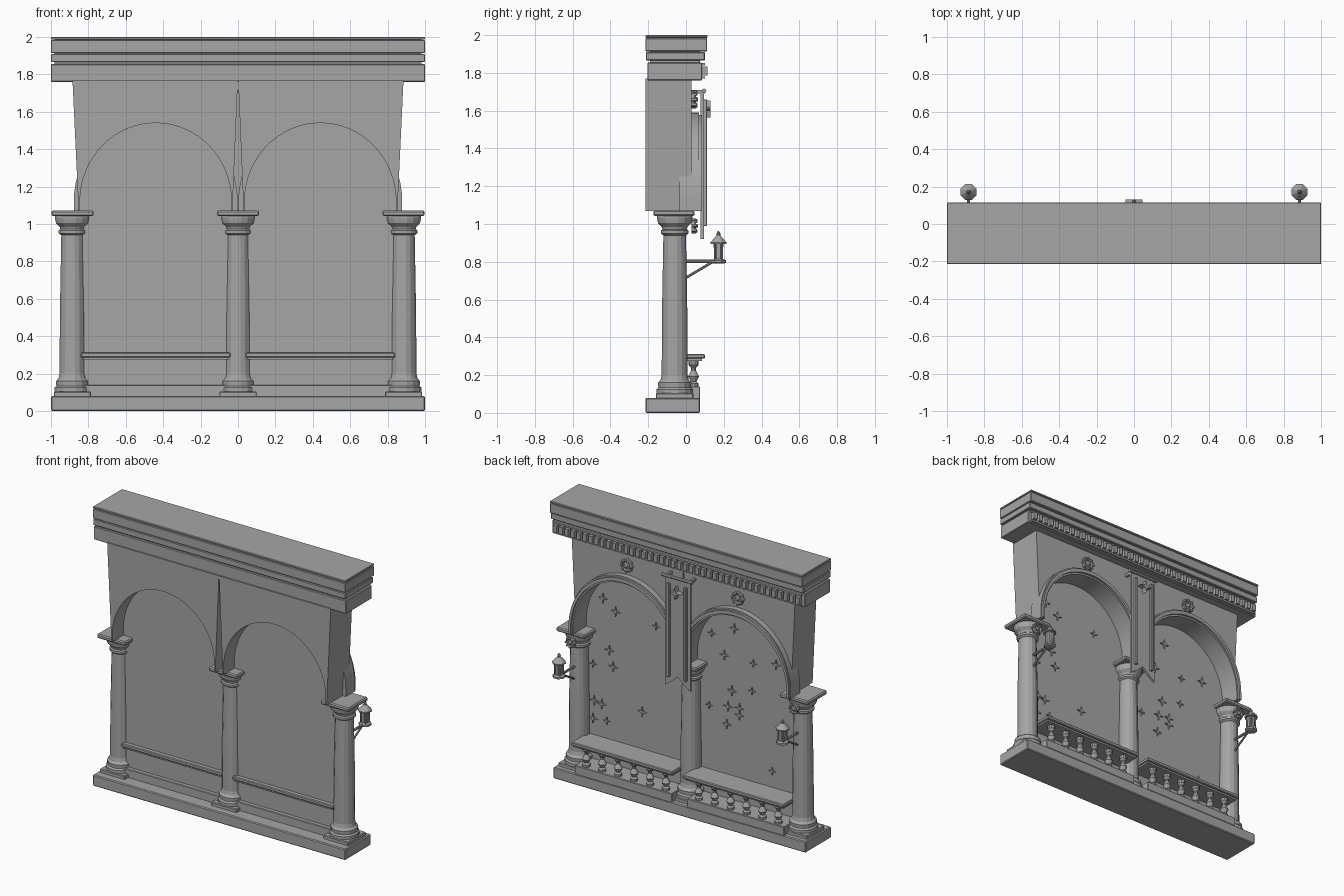
import bpy, bmesh, math
from mathutils import Vector, Matrix

cube = bpy.data.objects.get("Cube")
if cube:
    bpy.data.objects.remove(cube, do_unlink=True)

STONE = (0.38, 0.38, 0.38, 1)
stone = bpy.data.materials.new("grey_stone")
stone.use_nodes = True
stone.diffuse_color = STONE
stone.node_tree.nodes["Principled BSDF"].inputs["Base Color"].default_value = STONE
parts = []


def finish(bm, name):
    bmesh.ops.recalc_face_normals(bm, faces=bm.faces)
    mesh = bpy.data.meshes.new(name)
    bm.to_mesh(mesh)
    bm.free()
    obj = bpy.data.objects.new(name, mesh)
    bpy.context.collection.objects.link(obj)
    mesh.materials.append(stone)
    parts.append(obj)
    return obj


def box(name, x, y, z, bevel=0.0):
    """Box from (low, high) ranges."""
    bm = bmesh.new()
    size = [r[1] - r[0] for r in (x, y, z)]
    mid = [(r[0] + r[1]) / 2 for r in (x, y, z)]
    bmesh.ops.create_cube(bm, size=1)
    bmesh.ops.scale(bm, vec=size, verts=bm.verts)
    bmesh.ops.translate(bm, vec=mid, verts=bm.verts)
    if bevel:
        bmesh.ops.bevel(bm, geom=bm.edges[:], offset=bevel, segments=1, affect='EDGES')
    return finish(bm, name)


def prism(name, outline, y0, y1):
    """Outline in x and z, extruded along y."""
    bm = bmesh.new()
    face = bm.faces.new([bm.verts.new((x, y0, z)) for x, z in outline])
    new = bmesh.ops.extrude_face_region(bm, geom=[face])["geom"]
    verts = [g for g in new if isinstance(g, bmesh.types.BMVert)]
    bmesh.ops.translate(bm, vec=(0, y1 - y0, 0), verts=verts)
    return finish(bm, name)


def lathe(name, profile, at, sides=12, axis='Z'):
    """Profile of (radius, height) turned about an axis and capped."""
    bm = bmesh.new()
    rings = []
    for r, h in profile:
        rings.append([bm.verts.new((r * math.cos(a), r * math.sin(a), h))
                      for a in (math.tau * (i + 0.5) / sides for i in range(sides))])
    for low, high in zip(rings, rings[1:]):
        for i in range(sides):
            j = (i + 1) % sides
            bm.faces.new((low[i], low[j], high[j], high[i]))
    bm.faces.new(rings[0])
    bm.faces.new(rings[-1])
    if axis == 'Y':
        bm.transform(Matrix.Rotation(-math.pi / 2, 4, 'X'))
    bmesh.ops.translate(bm, vec=at, verts=bm.verts)
    return finish(bm, name)


def bar(name, a, b, radius):
    """Thin round bar between two points."""
    a, b = Vector(a), Vector(b)
    bm = bmesh.new()
    bmesh.ops.create_cone(bm, cap_ends=True, segments=8, radius1=radius,
                          radius2=radius, depth=(b - a).length)
    turn = (b - a).to_track_quat('Z', 'Y').to_matrix().to_4x4()
    bm.transform(Matrix.Translation((a + b) / 2) @ turn)
    return finish(bm, name)


def star(name, x, z, r, y0, y1):
    """Four-pointed star plate."""
    pts = []
    for i in range(8):
        a, d = i * math.pi / 4, (r if i % 2 == 0 else r * 0.28)
        pts.append((x + d * math.sin(a), z + d * math.cos(a)))
    return prism(name, pts, y0, y1)


def rosette(name, x, y, z, r):
    lathe(name, [(r, 0), (r, 0.015), (r * 0.8, 0.025), (r * 0.6, 0.015), (r * 0.35, 0.018),
                 (r * 0.25, 0.035)], (x, y, z), 12, 'Y')
    for i in range(8):
        a = math.tau * i / 8
        lathe(name + "_petal", [(r * 0.25, 0), (r * 0.25, 0.024), (r * 0.1, 0.032)],
              (x + r * 0.9 * math.cos(a), y, z + r * 0.9 * math.sin(a)), 6, 'Y')


ARCH_X, SPRING, FOOT = 0.44, 1.12, 1.07


def arch(s, rx, rz, steps=32):
    """Arch curve from outer foot to inner foot on side s."""
    pts = [(s * (ARCH_X + rx), FOOT)]
    for i in range(steps + 1):
        a = math.pi * i / steps
        pts.append((s * (ARCH_X + rx * math.cos(a)), SPRING + rz * math.sin(a)))
    return pts + [(s * (ARCH_X - rx), FOOT)]


# Base and entablature
box("base_slab", (-1, 1), (-0.215, 0.075), (0, 0.08), 0.006)
box("architrave", (-1, 1), (-0.205, 0.085), (1.76, 1.855), 0.004)
box("cornice_core", (-0.98, 0.98), (-0.19, 0.075), (1.85, 1.99))
box("cornice_lower", (-1, 1), (-0.212, 0.1), (1.866, 1.91), 0.004)
box("cornice_upper", (-1, 1), (-0.215, 0.112), (1.914, 1.984), 0.004)
box("cornice_cap", (-1, 1), (-0.215, 0.115), (1.986, 2), 0.004)
COUNT = 42
for i in range(COUNT):
    x = -0.96 + 1.92 * i / (COUNT - 1)
    box("dentil", (x - 0.014, x + 0.014), (0.08, 0.115), (1.785, 1.835))
for z in (1.77, 1.84):
    box("dentil_strip", (-0.98, 0.98), (0.08, 0.1), (z, z + 0.012))

# Columns
SHAFT = [(0.098, 0.1), (0.098, 0.125), (0.088, 0.135), (0.09, 0.16), (0.076, 0.175),
         (0.07, 0.2), (0.069, 0.5), (0.061, 0.94), (0.075, 0.95), (0.075, 0.965),
         (0.066, 0.972), (0.07, 0.985), (0.09, 1.005), (0.095, 1.03), (0.095, 1.045)]
COL_Y = -0.06
for x in (-0.885, 0, 0.885):
    lathe("column", SHAFT, (x, COL_Y, 0), 16)
    box("column_plinth", (x - 0.1, x + 0.1), (COL_Y - 0.1, COL_Y + 0.1), (0.07, 0.105), 0.005)
    box("column_abacus", (x - 0.113, x + 0.113), (COL_Y - 0.113, COL_Y + 0.105),
        (1.042, 1.072), 0.007)

for s in (1, -1):
    # Arched wall, raised arch band and its moulding
    prism("arched_wall", [(s * 0.885, 1.77), (s * 0.852, FOOT)] + arch(s, 0.405, 0.42)
          + [(s * 0.03, FOOT), (s * 0.001, 1.77)], -0.215, 0.03)
    inner = arch(s, 0.405, 0.42)
    prism("arch_band", inner + arch(s, 0.438, 0.47)[::-1], -0.035, 0.07)
    prism("arch_moulding", arch(s, 0.415, 0.432) + arch(s, 0.432, 0.458)[::-1], 0.068, 0.085)

    # Panel filling the arch
    prism("arch_panel", arch(s, 0.41, 0.425) + [(s * 0.03, 0.1), (s * 0.85, 0.1)],
          -0.09, -0.08)

    # Sill, rail and balusters
    xs = sorted((s * 0.06, s * 0.83))
    box("sill", xs, (-0.12, 0.075), (0.075, 0.14), 0.004)
    xs = sorted((s * 0.04, s * 0.84))
    box("rail_top", xs, (-0.122, 0.1), (0.287, 0.312), 0.005)
    box("rail_under", sorted((s * 0.05, s * 0.83)), (-0.112, 0.085), (0.275, 0.29))
    for i in range(6):
        lathe("baluster", [(0.026, 0), (0.026, 0.018), (0.015, 0.028), (0.029, 0.055),
                           (0.013, 0.085), (0.013, 0.1), (0.026, 0.115), (0.026, 0.14)],
              (s * (0.13 + 0.126 * i), 0.04, 0.138), 10)

    # Rosettes
    rosette("wall_rosette", s * 0.44, 0.028, 1.66, 0.042)
    rosette("column_rosette", s * 0.885, 0.028, 0.99, 0.034)

    # Lantern on its bracket
    x, y = s * 0.885, 0.172
    bar("lantern_arm", (x, -0.01, 0.803), (x, y, 0.803), 0.009)
    bar("lantern_strut", (x, -0.01, 0.71), (x, y - 0.03, 0.8), 0.007)
    lathe("lantern_base", [(0.03, 0.79), (0.042, 0.795), (0.042, 0.808), (0.03, 0.815)],
          (x, y, 0), 8)
    lathe("lantern_glass", [(0.025, 0.81), (0.028, 0.9)], (x, y, 0), 8)
    for i in range(4):
        a = math.tau * (i + 0.5) / 4
        px, py = x + 0.029 * math.cos(a), y + 0.029 * math.sin(a)
        bar("lantern_post", (px, py, 0.81), (px, py, 0.9), 0.004)
    lathe("lantern_roof", [(0.046, 0.895), (0.046, 0.903), (0.014, 0.937), (0.01, 0.942),
                           (0.012, 0.95), (0.004, 0.962)], (x, y, 0), 8)

    # Banner braid and bracket
    box("banner_braid", sorted((s * 0.058, s * 0.078)), (0.092, 0.112), (0.99, 1.66), 0.003)
    box("banner_bracket", sorted((s * 0.085, s * 0.1)), (0.02, 0.1), (1.69, 1.71))

# Banner
prism("banner", [(-0.1, 1.7), (0.1, 1.7), (0.1, 0.92), (0.05, 0.955), (0, 1.0),
                 (-0.05, 0.955), (-0.1, 0.92)], 0.078, 0.094)
bar("banner_rod", (-0.12, 0.096, 1.705), (0.12, 0.096, 1.705), 0.012)
star("banner_star", 0, 1.61, 0.045, 0.09, 0.13)

# Stars scattered on the panels
STARS = [(-.15, 1.29), (-.33, 1.37), (-.25, 1.16), (-.48, 1.16), (-.66, 1.2), (-.31, .92),
         (-.13, .77), (-.28, .8), (-.37, .81), (-.47, .96), (-.27, .67), (-.37, .76),
         (-.63, .43), (.71, 1.31), (.61, 1.24), (.29, 1.22), (.66, .95), (.63, .84),
         (.79, .82), (.78, .56), (.72, .55), (.68, .44), (.4, .58), (.79, .43)]
for i, (x, z) in enumerate(STARS):
    star("panel_star", x, z, 0.036 if i % 3 else 0.028, -0.082, -0.07)

# Smooth curves, keep edges sharp
bpy.ops.object.select_all(action='DESELECT')
for obj in parts:
    if obj.name.startswith("arch"):
        obj.select_set(True)
        bpy.context.view_layer.objects.active = obj
bpy.ops.object.shade_smooth_by_angle(angle=math.radians(20))
